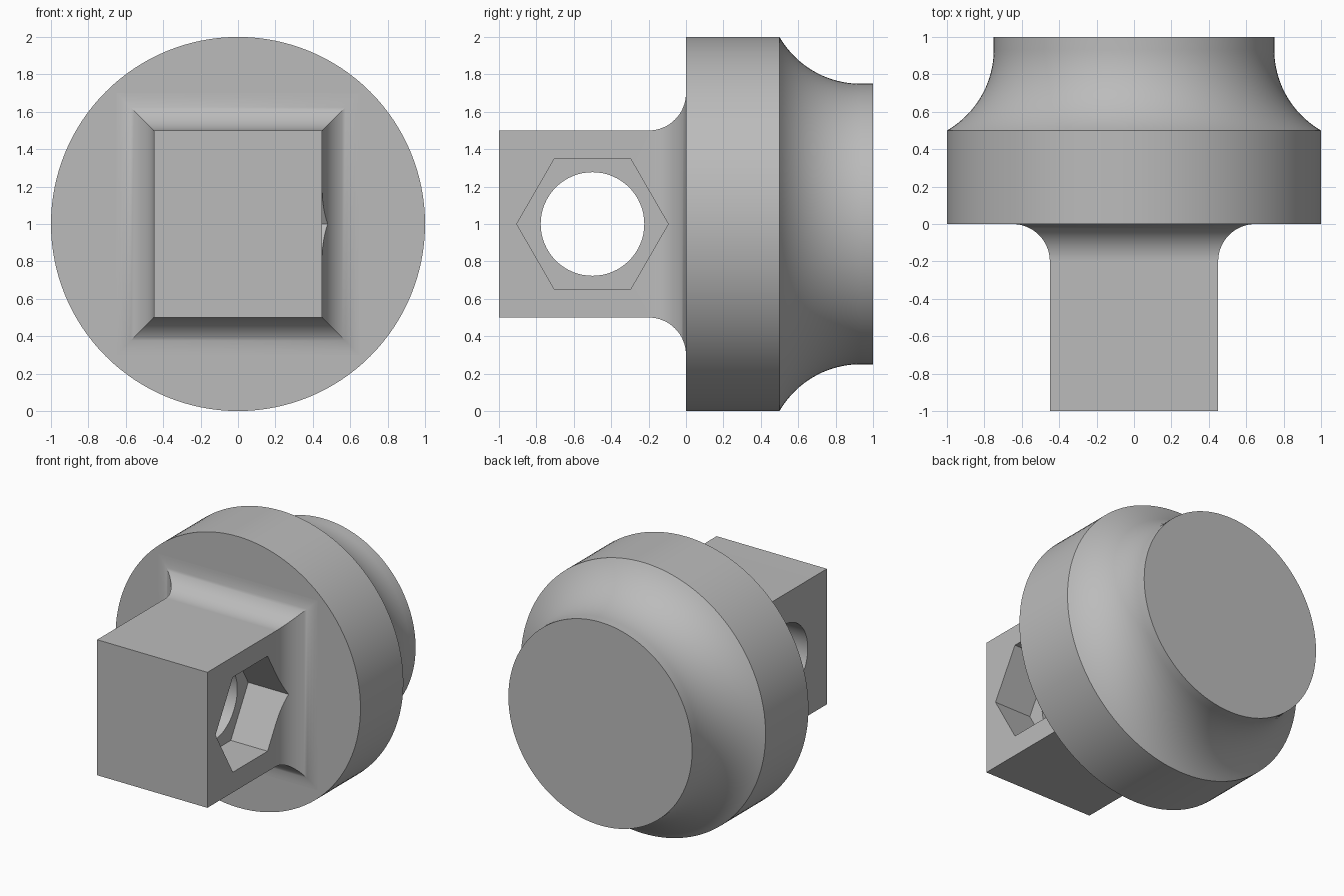
import bpy, bmesh
from math import pi, sin, cos, sqrt, radians
from mathutils import Matrix, Vector

cube = bpy.data.objects.get("Cube")
if cube:
    bpy.data.objects.remove(cube, do_unlink=True)

MID = 1.0  # height of the turning axis

grey = bpy.data.materials.new("plain grey")
grey.use_nodes = True
grey.diffuse_color = (0.5, 0.5, 0.5, 1)
grey.node_tree.nodes["Principled BSDF"].inputs["Base Color"].default_value = (0.5, 0.5, 0.5, 1)


def finish(name, bm):
    """Turn a bmesh into a named grey object."""
    bmesh.ops.recalc_face_normals(bm, faces=bm.faces)
    mesh = bpy.data.meshes.new(name)
    bm.to_mesh(mesh)
    bm.free()
    mesh.materials.append(grey)
    obj = bpy.data.objects.new(name, mesh)
    bpy.context.collection.objects.link(obj)
    return obj


def activate(obj):
    bpy.ops.object.select_all(action='DESELECT')
    obj.select_set(True)
    bpy.context.view_layer.objects.active = obj


def loft(name, rings):
    """Skin a stack of closed rings and cap both ends."""
    bm = bmesh.new()
    loops = [[bm.verts.new(p) for p in ring] for ring in rings]
    for a, b in zip(loops, loops[1:]):
        for i in range(len(a)):
            j = (i + 1) % len(a)
            bm.faces.new((a[i], a[j], b[j], b[i]))
    bm.faces.new(loops[0])
    bm.faces.new(loops[-1])
    return finish(name, bm)


def circle(y, r, n=128):
    return [(r * cos(2 * pi * i / n), y, MID + r * sin(2 * pi * i / n)) for i in range(n)]


def rectangle(y, grow):
    return [(sx * (0.45 + grow), y, MID + sz * (0.5 + grow))
            for sx, sz in ((-1, -1), (1, -1), (1, 1), (-1, 1))]


def cutter(name, sides, radius, x0, x1):
    """Prism along x with one corner pointing up."""
    bm = bmesh.new()
    place = (Matrix.Translation(Vector(((x0 + x1) / 2, -0.5, MID)))
             @ Matrix.Rotation(pi / 2, 4, 'Y'))
    bmesh.ops.create_cone(bm, cap_ends=True, segments=sides, radius1=radius,
                          radius2=radius, depth=x1 - x0, matrix=place)
    obj = finish(name, bm)
    obj.hide_render = True
    return obj


def smooth(obj):
    activate(obj)
    bpy.ops.object.shade_smooth_by_angle(angle=radians(30))
    mod = obj.modifiers.new("even shading", 'WEIGHTED_NORMAL')
    mod.keep_sharp = True


# Round body: straight rim, then a concave neck sweeping to the back face
R = 0.5
neck_y = 0.5 + sqrt(R * R - 0.25 ** 2)
steps = 20
body = [circle(0, 1)]
for i in range(steps + 1):
    a = radians(60) * (1 - i / steps)
    body.append(circle(neck_y - R * sin(a), 1.25 - R * cos(a)))
body.append(circle(1, 0.75))
round_body = loft("round_body", body)

# Square lug, with a fillet flaring out where it meets the body
F = 0.2
lug = [rectangle(-1, 0)]
for i in range(17):
    a = pi / 2 * i / 16
    lug.append(rectangle(-F + F * sin(a), F - F * cos(a)))
lug.append(rectangle(0.05, F))
square_lug = loft("square_lug", lug)

# Round through hole and hexagonal nut pocket on the left side
for tool in (cutter("bolt_hole_cutter", 64, 0.277, -1, 1),
             cutter("nut_pocket_cutter", 6, 0.405, 0.15, 1)):
    mod = square_lug.modifiers.new(tool.name, 'BOOLEAN')
    mod.operation = 'DIFFERENCE'
    mod.solver = 'EXACT'
    mod.object = tool
    activate(square_lug)
    bpy.ops.object.modifier_apply(modifier=mod.name)
    bpy.data.objects.remove(tool, do_unlink=True)

smooth(round_body)
smooth(square_lug)
